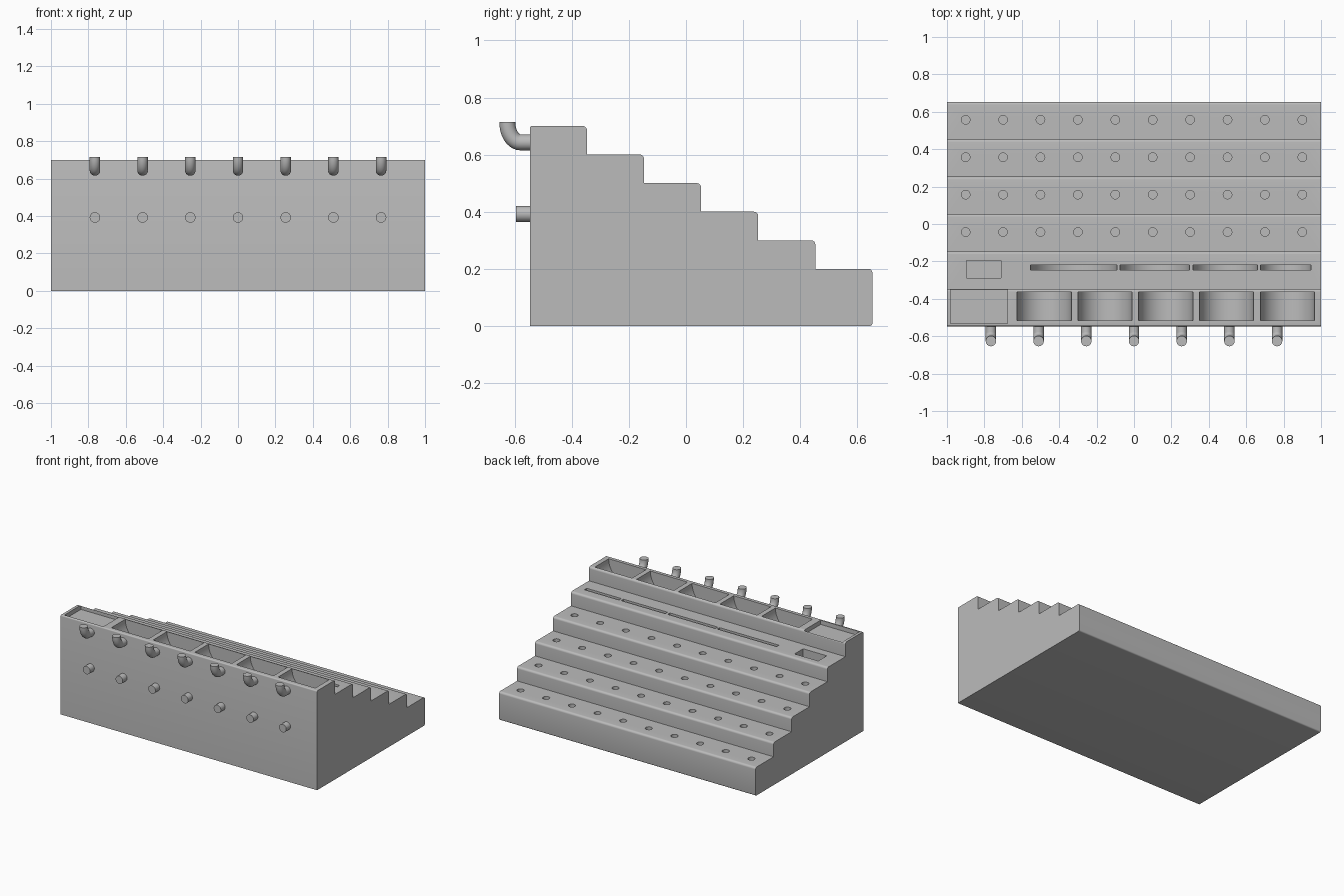
import bpy, bmesh, math
from mathutils import Matrix, Vector

if "Cube" in bpy.data.objects:
    bpy.data.objects.remove(bpy.data.objects["Cube"], do_unlink=True)

grey = bpy.data.materials.new("plain grey")
grey.use_nodes = True
grey.diffuse_color = (0.5, 0.5, 0.5, 1)
grey.node_tree.nodes["Principled BSDF"].inputs["Base Color"].default_value = (0.5, 0.5, 0.5, 1)

FRONT = -0.547
STEP_DEPTH, STEP_RISE, STEPS, TOP = 0.2, 0.1, 6, 0.7


def make_object(name, bm):
    bmesh.ops.recalc_face_normals(bm, faces=bm.faces)
    mesh = bpy.data.meshes.new(name)
    bm.to_mesh(mesh)
    bm.free()
    obj = bpy.data.objects.new(name, mesh)
    mesh.materials.append(grey)
    bpy.context.collection.objects.link(obj)
    return obj


def smooth(obj):
    bpy.ops.object.select_all(action="DESELECT")
    obj.select_set(True)
    bpy.context.view_layer.objects.active = obj
    bpy.ops.object.shade_smooth_by_angle(angle=math.radians(35))


def rounded(cy, cz, r, start, end, n=6):
    """Arc of (y, z) points around a centre, angles in degrees."""
    angles = [math.radians(start + (end - start) * i / n) for i in range(n + 1)]
    return [(cy + r * math.cos(a), cz + r * math.sin(a)) for a in angles]


def add_box(bm, x0, x1, y0, y1, z0, z1):
    mat = Matrix.Translation(((x0 + x1) / 2, (y0 + y1) / 2, (z0 + z1) / 2))
    bmesh.ops.create_cube(bm, size=1, matrix=mat @ Matrix.Diagonal((x1 - x0, y1 - y0, z1 - z0, 1)))


def add_cylinder(bm, centre, radius, length, along_y=False, segments=32):
    mat = Matrix.Translation(centre)
    if along_y:
        mat = mat @ Matrix.Rotation(math.pi / 2, 4, "X")
    bmesh.ops.create_cone(bm, cap_ends=True, segments=segments, radius1=radius,
                          radius2=radius, depth=length, matrix=mat)


# Stepped block: side profile with rounded step noses, swept across the width
r = 0.015
profile = [(FRONT, 0)] + rounded(FRONT + 0.008, TOP - 0.008, 0.008, 180, 90, 4)
for i in range(STEPS):
    nose = FRONT + STEP_DEPTH * (i + 1)
    z = TOP - STEP_RISE * i
    profile += rounded(nose - r, z - r, r, 90, 0)
    if i < STEPS - 1:
        profile.append((nose, z - STEP_RISE))
profile += rounded(nose - 0.01, 0.01, 0.01, 0, -90, 4)
bm = bmesh.new()
side = bm.faces.new([bm.verts.new((-1, y, z)) for y, z in profile])
swept = bmesh.ops.extrude_face_region(bm, geom=[side])["geom"]
bmesh.ops.translate(bm, vec=(2, 0, 0), verts=[v for v in swept if isinstance(v, bmesh.types.BMVert)])
block = make_object("stepped_block", bm)

# Cutter for all recesses
bm = bmesh.new()
# Round holes on the four lower steps
for row in range(4):
    top = 0.5 - STEP_RISE * row
    for col in range(10):
        add_cylinder(bm, (-0.9 + 0.2 * col, -0.043 + 0.2 * row, top), 0.023, 0.16)
# Square pocket and thin half-disc slots on the second step
add_box(bm, -0.895, -0.71, -0.29, -0.195, 0.54, 0.65)
for x0, x1 in [(-0.553, -0.09), (-0.075, 0.297), (0.316, 0.66), (0.676, 0.947)]:
    add_cylinder(bm, ((x0 + x1) / 2, -0.233, 0.6), (x1 - x0) / 2, 0.026, True, 64)
# Shallow tray and rounded bins on the top step
add_box(bm, -0.98, -0.677, -0.533, -0.35, 0.67, 0.75)
for i in range(5):
    add_cylinder(bm, (-0.48 + 0.325 * i, -0.44, TOP), 0.145, 0.154, True, 64)
cutter = make_object("recess_cutter", bm)
cutter.hide_render = True

cut = block.modifiers.new("recesses", "BOOLEAN")
cut.operation = "DIFFERENCE"
cut.solver = "EXACT"
cut.object = cutter
bpy.context.view_layer.objects.active = block
bpy.ops.object.modifier_apply(modifier=cut.name)
bpy.data.objects.remove(cutter, do_unlink=True)
smooth(block)


def add_hook(bm, x, radius=0.028, segments=24):
    """Peg that leaves the front face and bends upward."""
    path = [Vector((x, FRONT + 0.01, 0.643))]
    for i in range(11):
        t = math.pi / 2 * i / 10
        path.append(Vector((x, -0.58 - 0.046 * math.sin(t), 0.715 - 0.072 * math.cos(t))))
    rings = []
    for i, p in enumerate(path):
        d = (path[min(i + 1, len(path) - 1)] - path[max(i - 1, 0)]).normalized()
        if i == len(path) - 1:
            d = Vector((0, 0, 1))
        across = Vector((1, 0, 0))
        up = d.cross(across)
        angles = [2 * math.pi * k / segments for k in range(segments)]
        rings.append([bm.verts.new(p + radius * (across * math.cos(a) + up * math.sin(a)))
                      for a in angles])
    for a, b in zip(rings, rings[1:]):
        for k in range(segments):
            n = (k + 1) % segments
            bm.faces.new((a[k], a[n], b[n], b[k]))
    bm.faces.new(rings[0])
    bm.faces.new(rings[-1])


# Row of bent hooks above a row of straight pegs
for i in range(7):
    x = -0.765 + 0.255 * i
    bm = bmesh.new()
    add_hook(bm, x)
    smooth(make_object(f"upper_hook_{i + 1}", bm))
    bm = bmesh.new()
    add_cylinder(bm, (x, FRONT - 0.019, 0.392), 0.028, 0.058, True, 24)
    smooth(make_object(f"lower_peg_{i + 1}", bm))
